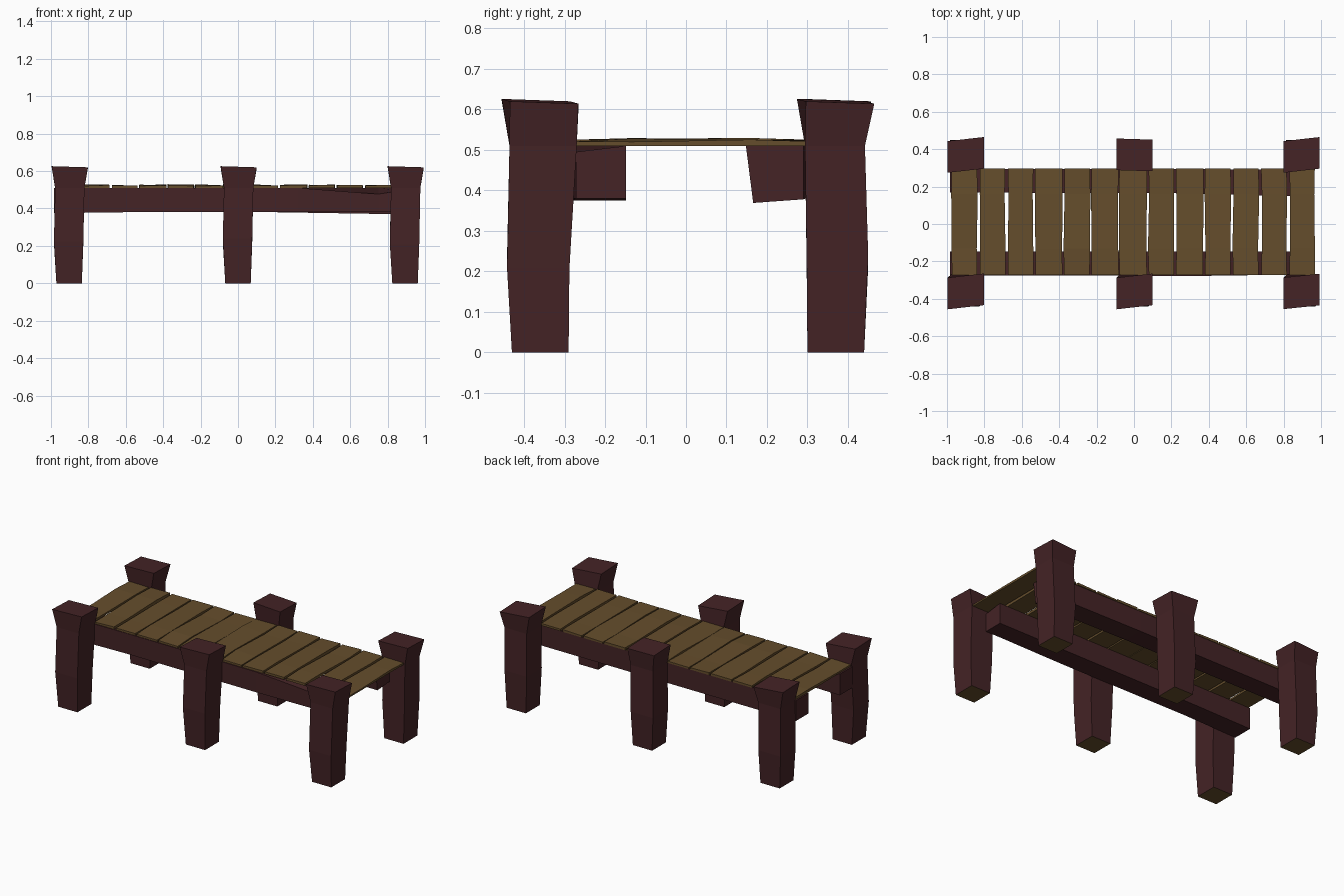
import bpy
import bmesh
import random

random.seed(4)
cube = bpy.data.objects.get("Cube")
if cube:
    bpy.data.objects.remove(cube, do_unlink=True)


def make_material(name, rgb):
    mat = bpy.data.materials.new(name)
    mat.use_nodes = True
    color = (*rgb, 1)
    mat.diffuse_color = color
    bsdf = mat.node_tree.nodes["Principled BSDF"]
    bsdf.inputs["Base Color"].default_value = color
    bsdf.inputs["Roughness"].default_value = 0.9
    return mat


DARK = make_material("dark red wood", (0.058, 0.017, 0.019))
PLANK = make_material("brown plank wood", (0.13, 0.075, 0.025))


def loft(name, rings, materials):
    """Skin a list of four-cornered rings and cap both ends."""
    bm = bmesh.new()
    loops = [[bm.verts.new(p) for p in ring] for ring in rings]
    for a, b in zip(loops, loops[1:]):
        for i in range(4):
            j = (i + 1) % 4
            bm.faces.new((a[i], a[j], b[j], b[i]))
    bm.faces.new(loops[0][::-1])
    bm.faces.new(loops[-1])
    bmesh.ops.recalc_face_normals(bm, faces=bm.faces)
    mesh = bpy.data.meshes.new(name)
    bm.to_mesh(mesh)
    bm.free()
    for mat in materials:
        mesh.materials.append(mat)
    obj = bpy.data.objects.new(name, mesh)
    bpy.context.collection.objects.link(obj)
    return obj


def rect(x0, x1, y0, y1, z, skew=0.0, tilt=0.0):
    """Horizontal ring, sheared in y by skew and sloped in z by tilt."""
    return [(x0, y0 - skew, z + tilt), (x1, y0 + skew, z),
            (x1, y1 + skew, z - tilt), (x0, y1 - skew, z)]


# Flared posts: square foot, slight belly, neck and a skewed wide head
for side, x in (("right", -0.903), ("middle", 0.0), ("left", 0.893)):
    for end, y in (("front", -0.36), ("back", 0.37)):
        front = end == "front"
        belly = random.uniform(0.2, 0.3)
        out, inn = (0.082, 0.072) if front else (0.072, 0.08)
        lo, hi = (y - out, y + inn)
        skew = 0.011 if (front or side != "middle") else -0.003
        if front and side == "left":
            skew = 0.010
        rings = [
            rect(x - 0.068, x + 0.068, y - 0.07, y + 0.07, 0),
            rect(x - 0.081, x + 0.076, lo, hi, belly),
            rect(x - 0.075, x + 0.082, y - 0.076, y + (0.09 if front else 0.072), 0.51),
            rect(x - 0.093, x + 0.1, y - 0.085, y + 0.084, 0.62, skew, 0.006),
        ]
        post = loft(f"{end}_{side}_post", rings, [DARK, PLANK])
        # Bare wood on the sawn foot
        for face in post.data.polygons:
            if face.normal.z < -0.9:
                face.material_index = 1


def section(x, y0, y1, z0, z1, chip=0.0, lean=0.0):
    """Upright ring across a beam; chip lowers its outer top edge."""
    return [(x, y0 + lean, z0 - lean / 2), (x, y1, z0),
            (x, y1, z1), (x, y0, z1 - chip)]


# Long beams under the deck
loft("front_beam", [
    section(-0.985, -0.278, -0.148, 0.375, 0.51),
    section(-0.6, -0.275, -0.148, 0.38, 0.51),
    section(0.32, -0.278, -0.148, 0.38, 0.51),
    section(0.75, -0.272, -0.148, 0.38, 0.51, 0.033),
    section(0.87, -0.272, -0.148, 0.38, 0.51, 0.015)], [DARK])
loft("back_beam", [
    section(-0.985, 0.168, 0.295, 0.38, 0.51),
    section(0.2, 0.165, 0.295, 0.38, 0.51),
    section(0.87, 0.148, 0.29, 0.378, 0.51, 0, 0.018)], [DARK])

# Thirteen worn deck planks with uneven gaps
COUNT = 13
PITCH = 0.1505
for i in range(COUNT):
    x = -0.907 + i * PITCH
    half = 0.073 if i in (3, 5, 6, 8) else 0.068
    rings = []
    for y in (-0.272, -0.13, 0.16, 0.298):
        inner = abs(y) < 0.2
        wear = 0.004 if inner else 0.001
        l, r = (random.uniform(-wear, wear) for _ in range(2))
        top = [0.523 + random.uniform(-0.003, 0.007 if inner else 0.003)
               for _ in range(2)]
        rings.append([(x - half + l, y, 0.51), (x + half + r, y, 0.51),
                      (x + half + r, y, top[0]), (x - half + l, y, top[1])])
    loft(f"deck_plank_{i + 1}", rings, [PLANK])
